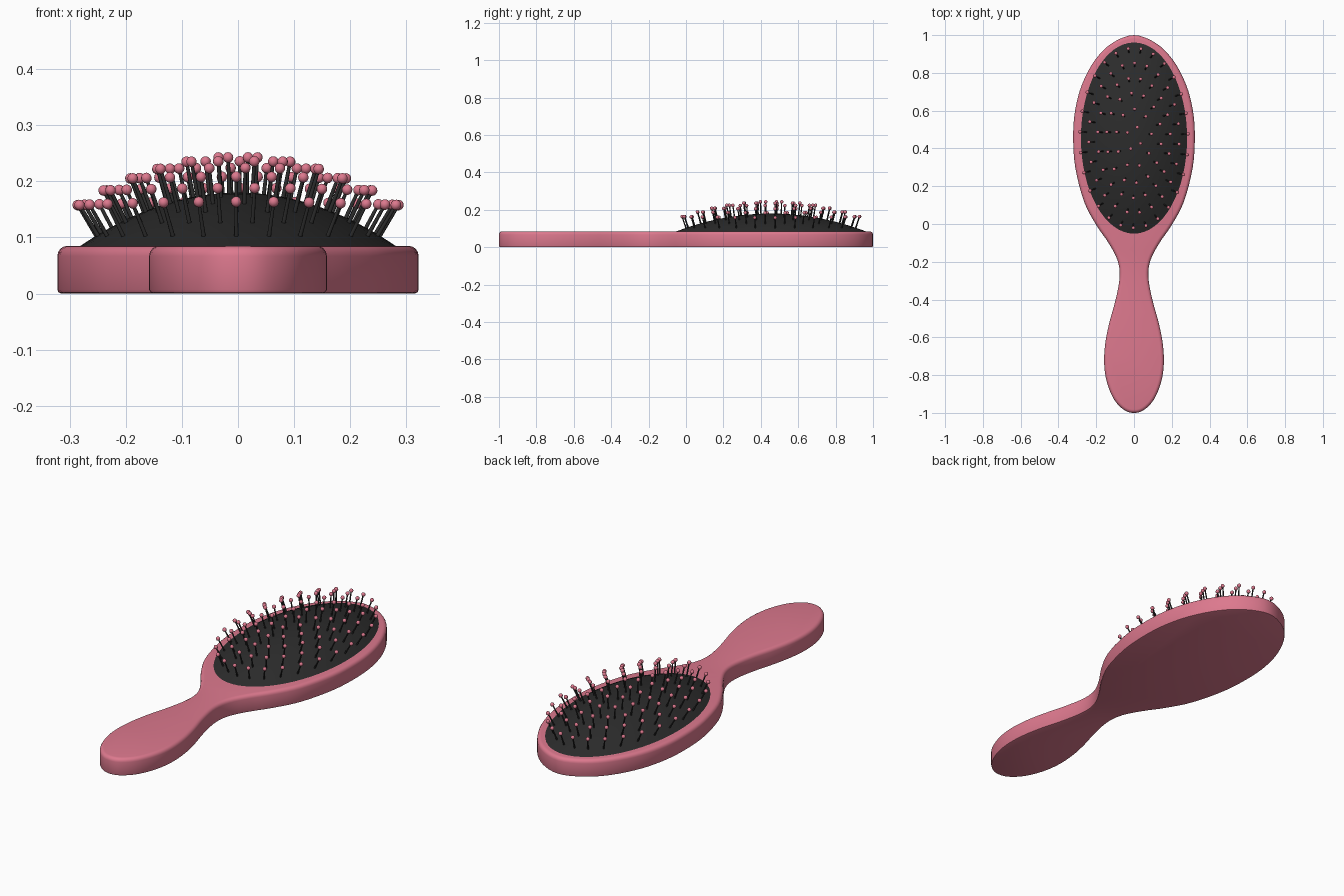
import bpy, bmesh, math
from mathutils import Vector

if "Cube" in bpy.data.objects:
    bpy.data.objects.remove(bpy.data.objects["Cube"])


def material(name, rgb):
    m = bpy.data.materials.new(name)
    m.diffuse_color = (*rgb, 1)
    m.use_nodes = True
    m.node_tree.nodes["Principled BSDF"].inputs["Base Color"].default_value = m.diffuse_color
    return m


pink = material("pink", (0.72, 0.19, 0.27))
black = material("black", (0.025, 0.025, 0.025))


def finish(bm, name, mat, angle=40):
    me = bpy.data.meshes.new(name)
    bmesh.ops.recalc_face_normals(bm, faces=bm.faces[:])
    bm.to_mesh(me)
    bm.free()
    ob = bpy.data.objects.new(name, me)
    bpy.context.collection.objects.link(ob)
    me.materials.append(mat)
    bpy.ops.object.select_all(action='DESELECT')
    ob.select_set(True)
    bpy.context.view_layer.objects.active = ob
    bpy.ops.object.shade_smooth_by_angle(angle=math.radians(angle))
    return ob


# Body: smooth closed outline (half width, y), mirrored, then extruded
half = [(0, 1), (0.115, 0.958), (0.205, 0.87), (0.275, 0.74), (0.312, 0.6), (0.322, 0.46),
        (0.311, 0.3), (0.265, 0.12), (0.2, -0.005), (0.135, -0.1), (0.088, -0.19),
        (0.076, -0.28), (0.097, -0.4), (0.13, -0.52), (0.152, -0.63), (0.158, -0.74),
        (0.143, -0.84), (0.105, -0.93), (0.052, -0.985), (0, -1)]
loop = [Vector(p) for p in half] + [Vector((-x, y)) for x, y in half[-2:0:-1]]
outline = []
n = len(loop)
for i in range(n):
    a, b, c, d = (loop[(i + k) % n] for k in (-1, 0, 1, 2))
    for s in range(4):
        t = s / 4
        outline.append(0.5 * (2 * b + (c - a) * t + (2 * a - 5 * b + 4 * c - d) * t * t
                              + (3 * b - a - 3 * c + d) * t ** 3))
T = 0.085
bm = bmesh.new()
bottom = [bm.verts.new((p.x, p.y, 0)) for p in outline]
face = bm.faces.new(bottom)
top = bmesh.ops.extrude_face_region(bm, geom=[face])
bmesh.ops.translate(bm, vec=(0, 0, T), verts=[v for v in top['geom'] if isinstance(v, bmesh.types.BMVert)])
for z, width, seg in ((T, 0.018, 4), (0, 0.007, 2)):
    rim = [e for e in bm.edges if all(abs(v.co.z - z) < 1e-5 for v in e.verts)]
    bmesh.ops.bevel(bm, geom=rim, offset=width, segments=seg, profile=0.5, affect='EDGES')
finish(bm, "brush_body", pink)

# Cushion: elliptical dome on the head
CY, RX, RY, H = 0.455, 0.281, 0.506, 0.095


def dome(r, a):
    return Vector((RX * r * math.cos(a), CY + RY * r * math.sin(a), T + H * (1 - r * r)))


bm = bmesh.new()
seg, rows = 64, 12
rings = [[bm.verts.new(dome(k / rows, 2 * math.pi * j / seg)) for j in range(seg)]
         for k in range(1, rows + 1)]
rings.append([bm.verts.new(v.co - Vector((0, 0, 0.02))) for v in rings[-1]])
for A, B in zip(rings, rings[1:]):
    for j in range(seg):
        bm.faces.new((A[j], A[(j + 1) % seg], B[(j + 1) % seg], B[j]))
tip = bm.verts.new(dome(0, 0))
for j in range(seg):
    bm.faces.new((tip, rings[0][j], rings[0][(j + 1) % seg]))
bm.faces.new(rings[-1])
finish(bm, "cushion", black)

# Bristles: rings of pins along the dome normals, each with a ball tip
pins, balls = bmesh.new(), bmesh.new()
L = 0.064
for k, (r, count) in enumerate(((0.9, 27), (0.75, 23), (0.6, 19), (0.45, 14), (0.29, 9), (0.12, 4))):
    for j in range(count):
        a = 2 * math.pi * (j + 0.5 * (k % 2) + 0.2) / count
        p = dome(r, a)
        nrm = Vector((2 * H * p.x / RX ** 2, 2 * H * (p.y - CY) / RY ** 2, 1)).normalized()
        rot = nrm.to_track_quat('Z', 'Y').to_matrix().to_4x4()
        m = rot.copy()
        m.translation = p + nrm * (L / 2 - 0.005)
        bmesh.ops.create_cone(pins, cap_ends=True, segments=8, radius1=0.004, radius2=0.003,
                              depth=L + 0.01, matrix=m)
        m = rot.copy()
        m.translation = p + nrm * L
        bmesh.ops.create_uvsphere(balls, u_segments=12, v_segments=8, radius=0.0095, matrix=m)
finish(pins, "bristle_pins", black, 50)
finish(balls, "bristle_tips", pink, 60)
